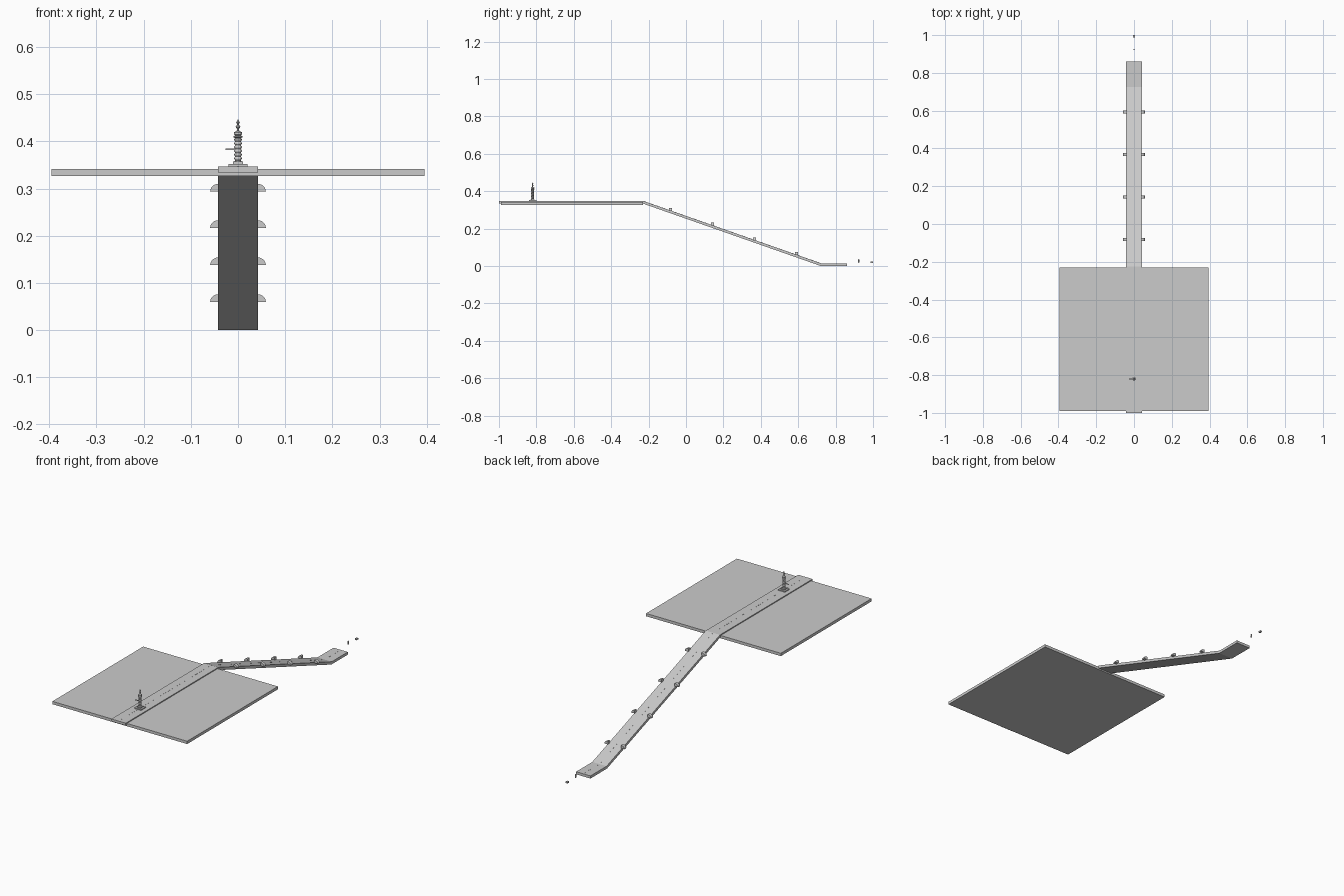
import bpy, bmesh, math
from mathutils import Vector

if "Cube" in bpy.data.objects:
    bpy.data.objects.remove(bpy.data.objects["Cube"])


def make(name, bm, smooth=False):
    bmesh.ops.recalc_face_normals(bm, faces=bm.faces)
    me = bpy.data.meshes.new(name)
    bm.to_mesh(me)
    bm.free()
    for p in me.polygons:
        p.use_smooth = smooth
    ob = bpy.data.objects.new(name, me)
    bpy.context.collection.objects.link(ob)
    return ob


def box(name, lo, hi):
    bm = bmesh.new()
    bmesh.ops.create_cube(bm, size=1)
    for v in bm.verts:
        v.co = Vector([lo[i] + (v.co[i] + 0.5) * (hi[i] - lo[i]) for i in range(3)])
    return make(name, bm)


def prism(name, pts, axis, a, b):
    # extrude a closed profile: axis 'x' takes (y, z), axis 'y' takes (x, z)
    bm = bmesh.new()
    place = (lambda p, t: (t, p[0], p[1])) if axis == 'x' else (lambda p, t: (p[0], t, p[1]))
    face = bm.faces.new([bm.verts.new(place(p, a)) for p in pts])
    ext = bmesh.ops.extrude_face_region(bm, geom=[face])
    move = Vector(place((0, 0), b - a))
    bmesh.ops.translate(bm, vec=move, verts=[g for g in ext['geom'] if isinstance(g, bmesh.types.BMVert)])
    return make(name, bm)


def lathe(name, profile, centre, n=12):
    # revolve (radius, z) points around a vertical axis
    bm = bmesh.new()
    vs = [bm.verts.new((r, 0, z)) for r, z in profile]
    es = [bm.edges.new(e) for e in zip(vs, vs[1:])]
    bmesh.ops.spin(bm, geom=vs + es, cent=(0, 0, 0), axis=(0, 0, 1), angle=math.tau, steps=n)
    bmesh.ops.remove_doubles(bm, verts=bm.verts, dist=1e-5)
    ob = make(name, bm)
    ob.location = centre
    return ob


# Square plateau
box("plateau", (-0.395, -0.99, 0.327), (0.395, -0.23, 0.342))

# Road: level on the plateau, sloping down, level at the end
top = [(-1.0, 0.347), (-0.225, 0.347), (0.725, 0.014), (0.86, 0.014)]
road = top + [(0.86, 0.0), (0.722, 0.0), (-0.23, 0.334), (-1.0, 0.334)]
prism("road", road, 'x', -0.042, 0.042)


# Dashed centre line following the road
def road_z(y):
    for (y0, z0), (y1, z1) in zip(top, top[1:]):
        if y <= y1:
            return z0 + (z1 - z0) * (y - y0) / (y1 - y0)
    return top[-1][1]


for i in range(56):
    y = -0.985 + i * 0.033
    if -0.85 < y < -0.79:
        continue
    e = y + 0.016
    if e > 0.86:
        continue
    za, zb = road_z(y), road_z(e)
    prism("centre_dash", [(y, za - 0.001), (e, zb - 0.001), (e, zb + 0.0006), (y, za + 0.0006)],
          'x', -0.0012, 0.0012)

# Quarter-round knobs along both sides of the slope
for y, z in ((-0.082, 0.294), (0.142, 0.217), (0.367, 0.138), (0.592, 0.060)):
    for s in (-1, 1):
        arc = [(s * (0.042 + 0.017 * math.cos(t)), z + 0.016 * math.sin(t))
               for t in [k * math.pi / 12 for k in range(7)]]
        prism("side_knob", [(s * 0.038, z)] + arc + [(s * 0.038, z + 0.016)], 'y', y - 0.008, y + 0.008)

# Tower plinth
ty = -0.82
box("tower_plinth", (-0.02, ty - 0.02, 0.346), (0.02, ty + 0.02, 0.352))
box("tower_step", (-0.011, ty - 0.011, 0.352), (0.011, ty + 0.011, 0.357))

# Ringed shaft with a collar on top
shaft = [(0, 0.355), (0.009, 0.355)]
for k in range(6):
    z = 0.360 + k * 0.008
    shaft += [(0.006, z), (0.008, z + 0.003), (0.008, z + 0.005)]
shaft += [(0.006, 0.407), (0.010, 0.409), (0.010, 0.411), (0.006, 0.413), (0.009, 0.415),
          (0.009, 0.419), (0.004, 0.422), (0, 0.422)]
lathe("tower_shaft", shaft, (0, ty, 0))

# Finial and side arm
lathe("tower_finial", [(0, 0.421), (0.003, 0.423), (0.002, 0.426), (0.005, 0.431), (0.0015, 0.436),
                       (0.004, 0.440), (0, 0.448)], (0, ty, 0), 8)
box("tower_arm", (-0.027, ty - 0.002, 0.382), (0, ty + 0.002, 0.385))

# Two small floating pieces beyond the road end
lathe("floating_post", [(0, 0.017), (0.004, 0.019), (0.003, 0.028), (0.004, 0.035), (0, 0.038)],
      (0, 0.924, 0), 8)
box("floating_block", (-0.005, 0.987, 0.017), (0.005, 1.0, 0.025))
